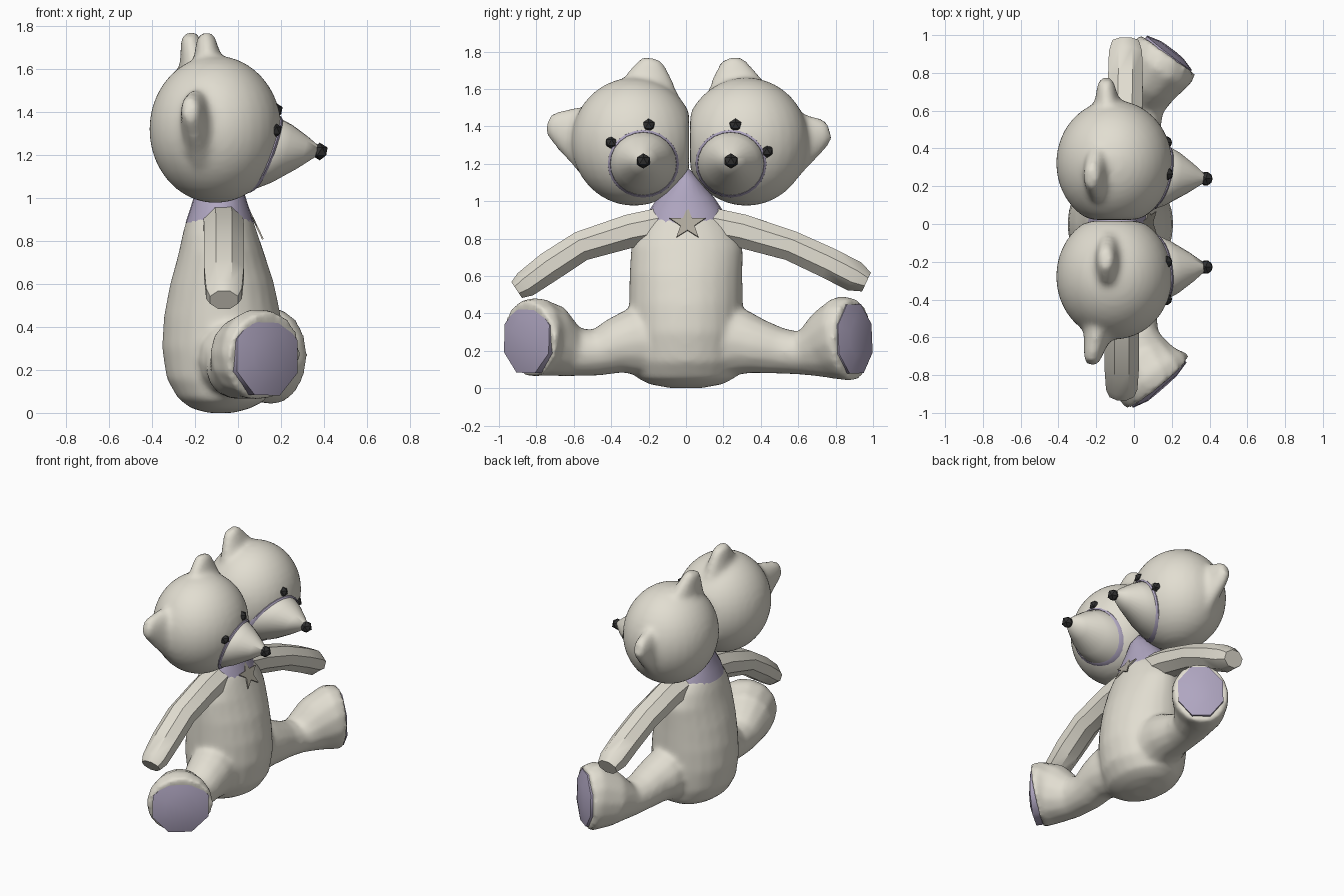
import bpy, bmesh, math
from mathutils import Vector, Matrix

if "Cube" in bpy.data.objects:
    bpy.data.objects.remove(bpy.data.objects["Cube"])


def material(name, rgb):
    m = bpy.data.materials.new(name)
    m.diffuse_color = (*rgb, 1)
    m.use_nodes = True
    m.node_tree.nodes["Principled BSDF"].inputs["Base Color"].default_value = m.diffuse_color
    return m


CREAM = material("cream", (0.76, 0.73, 0.64))
PURPLE = material("lilac", (0.43, 0.38, 0.53))
DARK = material("dark", (0.03, 0.03, 0.03))


def finish(bm, name, mat=CREAM, angle=60):
    bmesh.ops.recalc_face_normals(bm, faces=bm.faces)
    me = bpy.data.meshes.new(name)
    bm.to_mesh(me)
    bm.free()
    ob = bpy.data.objects.new(name, me)
    bpy.context.collection.objects.link(ob)
    me.materials.append(mat)
    if angle:
        bpy.ops.object.select_all(action='DESELECT')
        ob.select_set(True)
        bpy.context.view_layer.objects.active = ob
        bpy.ops.object.shade_smooth_by_angle(angle=math.radians(angle))
    return ob


def skin_rings(bm, rings):
    vs = [[bm.verts.new(p) for p in r] for r in rings]
    n = len(vs[0])
    for r0, r1 in zip(vs, vs[1:]):
        for i in range(n):
            bm.faces.new((r0[i], r0[(i + 1) % n], r1[(i + 1) % n], r1[i]))
    bm.faces.new(vs[0][::-1])
    bm.faces.new(vs[-1])


def loft(name, stations, n=16, mat=CREAM, angle=60, phase=0.0):
    """Stations are (x, y, z, half width along x, half width across)."""
    c = [Vector(s[:3]) for s in stations]
    rings = []
    for i, s in enumerate(stations):
        t = (c[min(i + 1, len(c) - 1)] - c[max(i - 1, 0)]).normalized()
        u = Vector((1, 0, 0))
        u = (u - t * u.dot(t)).normalized()
        v = t.cross(u)
        ang = [2 * math.pi * k / n + phase for k in range(n)]
        rings.append([c[i] + u * s[3] * math.cos(a) + v * s[4] * math.sin(a) for a in ang])
    bm = bmesh.new()
    skin_rings(bm, rings)
    return finish(bm, name, mat, angle)


def fuse(main, *parts, smooth=8):
    """Join overlapping parts into one skin with soft creases."""
    bpy.ops.object.select_all(action='DESELECT')
    for o in (main, *parts):
        o.select_set(True)
    bpy.context.view_layer.objects.active = main
    bpy.ops.object.join()
    main.modifiers.clear()
    r = main.modifiers.new("skin", 'REMESH')
    r.mode, r.voxel_size, r.use_smooth_shade = 'VOXEL', .018, True
    s = main.modifiers.new("soften", 'SMOOTH')
    s.factor, s.iterations = .5, smooth


def bead(name, loc, r):
    bm = bmesh.new()
    bmesh.ops.create_icosphere(bm, subdivisions=1, radius=r, matrix=Matrix.Translation(loc))
    finish(bm, name, DARK, 0)


# Body and collar
body = loft("body", [(-.08, 0, 0, .06, .08), (-.08, 0, .022, .14, .2), (-.08, 0, .06, .2, .27),
                     (-.075, 0, .15, .257, .297), (-.072, 0, .3, .282, .305), (-.073, 0, .45, .272, .305),
                     (-.075, 0, .6, .242, .303), (-.08, 0.005, .75, .197, .3),
                     (-.085, 0, .84, .172, .265), (-.085, 0, .92, .148, .205)], n=24)
loft("collar", [(-.085, 0, .885, .159, .22), (-.085, 0, .95, .137, .197),
                (-.085, 0, 1.02, .115, .15), (-.085, 0, 1.1, .1, .085),
                (-.085, 0, 1.17, .05, .02)], n=24, mat=PURPLE)

# Arms: faceted octagonal tubes
P = math.pi / 8
loft("right_arm", [(-.07, .1, .88, .1, .1), (-.06, .3, .84, .1, .097), (-.05, .56, .762, .1, .087),
                   (-.045, .76, .67, .1, .09), (-.045, .9, .598, .095, .09),
                   (-.045, .965, .568, .075, .06)], n=8, angle=40, phase=P)
loft("left_arm", [(-.07, -.1, .88, .1, .1), (-.065, -.3, .84, .1, .097), (-.065, -.56, .76, .1, .087),
                  (-.065, -.73, .65, .1, .088), (-.065, -.86, .555, .09, .078),
                  (-.065, -.905, .525, .07, .055)], n=8, angle=40, phase=P)

# Legs with turned-out feet, and coloured soles
leg_r = loft("right_leg", [(-.04, .12, .255, .17, .21), (-.02, .31, .245, .16, .175),
                           (0, .38, .225, .145, .15), (.01, .5, .2, .13, .125), (.03, .62, .187, .13, .118),
                           (.075, .75, .23, .17, .19), (.15, .855, .265, .19, .235),
                           (.18, .897, .265, .18, .218)], n=14)
leg_l = loft("left_leg", [(-.04, -.12, .255, .17, .21), (-.02, -.31, .245, .16, .175),
                          (-.01, -.38, .225, .145, .15), (-.01, -.48, .19, .133, .125),
                          (0, -.6, .193, .133, .135), (.04, -.73, .255, .185, .2),
                          (.1, -.81, .27, .22, .22), (.125, -.84, .265, .22, .21)], n=14)
fuse(body, leg_r, leg_l)
loft("right_sole", [(.145, .85, .262, .155, .2), (.187, .905, .264, .16, .2),
                    (.2, .922, .265, .08, .1)], n=8, mat=PURPLE, phase=P)
loft("left_sole", [(.09, -.797, .264, .19, .195), (.136, -.852, .265, .2, .198),
                   (.15, -.868, .266, .11, .11)], n=8, mat=PURPLE, phase=P)


def ear(name, base, tip):
    b, t = Vector(base), Vector(tip)
    return loft(name, [(*b.lerp(t, f), th, w) for f, th, w in
                       ((0, .14, .235), (.25, .105, .2), (.5, .078, .155), (.75, .058, .115),
                        (.92, .048, .082), (1.04, .034, .05))], n=14)


def head(side, cy, wall, snout_y, eyes, ears):
    cx, cz, a, b, h = -.105, 1.318, .308, .335, .343
    # Skull, pressed flat where it meets the other one, fused with its ears
    bm = bmesh.new()
    bmesh.ops.create_uvsphere(bm, u_segments=32, v_segments=20, radius=1)
    bmesh.ops.scale(bm, vec=(a, b, h), verts=bm.verts)
    bmesh.ops.translate(bm, vec=(cx, cy, cz), verts=bm.verts)
    for v in bm.verts:
        if (v.co.y - wall) * (cy - wall) < 0:
            v.co.y = wall
    skull = finish(bm, side + "_head")
    fuse(skull, *[ear(f"{side}_ear", p, q) for p, q in ears])

    def face(y, z, off=0.0):
        q = 1 - ((y - cy) / b) ** 2 - ((z - cz) / h) ** 2
        return Vector((cx + a * math.sqrt(max(q, .04)) + off, y, z))

    # Snout cone whose rim follows the skull, with a thin seam
    def rim(r, off, n=24):
        return [face(snout_y + r * math.cos(k * 2 * math.pi / n),
                     1.2 + r * .95 * math.sin(k * 2 * math.pi / n), off) for k in range(n)]

    tip = Vector((.39, snout_y, 1.22))
    base = rim(.18, -.004)
    rings = [rim(.18, -.05)]
    for f, k in ((0, 0), (.3, .21), (.65, .55), (.9, .83)):
        rings.append([Vector((p.x + (tip.x - p.x) * f, *(p.yz.lerp(tip.yz, k)))) for p in base])
    bm = bmesh.new()
    skin_rings(bm, rings)
    finish(bm, side + "_snout")
    bm = bmesh.new()
    skin_rings(bm, [rim(.192, -.04), rim(.19, .004), rim(.178, .008), rim(.17, -.03)])
    finish(bm, side + "_snout_seam", PURPLE, 40)

    bead(side + "_nose", (.38, snout_y, 1.215), .041)
    for i, (y, z) in enumerate(eyes):
        bead(f"{side}_eye_{i + 1}", face(y, z, -.014), .037)


head("left", -.278, .017, -.228, [(-.2, 1.405), (-.397, 1.313)],
     [((-.125, -.22, 1.47), (-.15, -.187, 1.752)), ((-.16, -.43, 1.31), (-.225, -.725, 1.415))])
head("right", .322, .022, .24, [(.265, 1.405), (.432, 1.267)],
     [((-.17, .29, 1.47), (-.225, .247, 1.752)), ((-.13, .47, 1.29), (-.15, .755, 1.375))])

# Star on the chest
bm = bmesh.new()
down, out = Vector((.43, 0, -.9)).normalized(), Vector((.9, 0, .43)).normalized()
pts = []
for k in range(10):
    r, t = (.1, .04)[k % 2], k * math.pi / 5
    pts.append(Vector((.081, .008, .88)) - down * r * math.cos(t) + Vector((0, r * math.sin(t), 0)))
skin_rings(bm, [[p - out * .004 for p in pts], [p + out * .004 for p in pts]])
finish(bm, "star", material("dull_gold", (.42, .39, .33)), 0)
